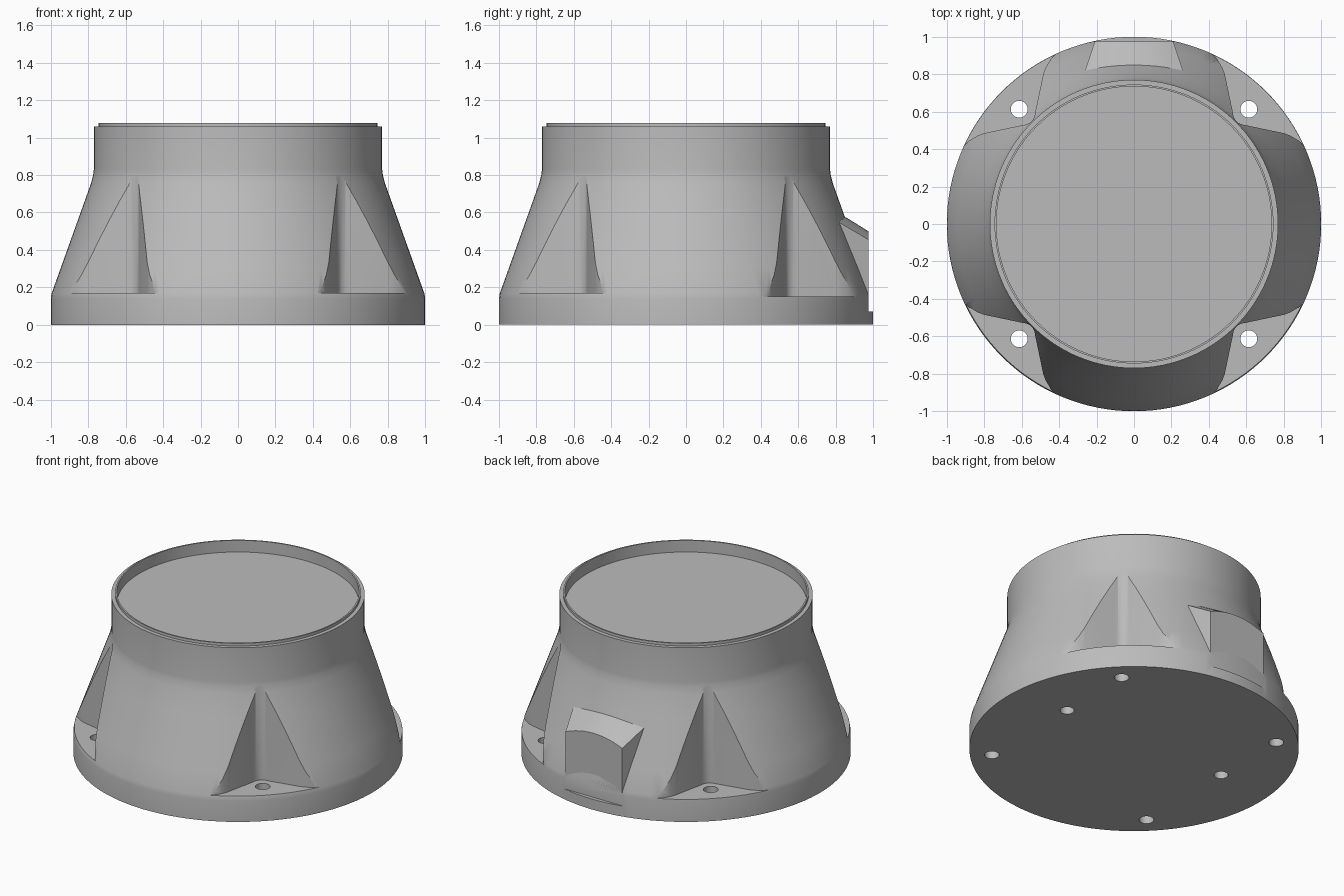
import bpy, bmesh, math

cube = bpy.data.objects.get("Cube")
if cube:
    bpy.data.objects.remove(cube, do_unlink=True)

grey = bpy.data.materials.new("plain grey")
grey.use_nodes = True
colour = (0.5, 0.5, 0.5, 1)
grey.diffuse_color = colour
grey.node_tree.nodes["Principled BSDF"].inputs["Base Color"].default_value = colour


def finish(name, bm):
    bmesh.ops.remove_doubles(bm, verts=bm.verts, dist=1e-5)
    bmesh.ops.recalc_face_normals(bm, faces=bm.faces)
    mesh = bpy.data.meshes.new(name)
    bm.to_mesh(mesh)
    bm.free()
    mesh.materials.append(grey)
    obj = bpy.data.objects.new(name, mesh)
    bpy.context.collection.objects.link(obj)
    return obj


def lathe(name, profile, segments):
    bm = bmesh.new()
    verts = [bm.verts.new((r, 0, z)) for r, z in profile]
    edges = [bm.edges.new(pair) for pair in zip(verts, verts[1:])]
    bmesh.ops.spin(bm, geom=verts + edges, cent=(0, 0, 0), axis=(0, 0, 1),
                   angle=math.tau, steps=segments, use_duplicate=False)
    return finish(name, bm)


def prism(name, outline, z0, z1):
    bm = bmesh.new()
    low = [bm.verts.new((x, y, z0)) for x, y in outline]
    high = [bm.verts.new((x, y, z1)) for x, y in outline]
    bm.faces.new(low)
    bm.faces.new(high)
    n = len(outline)
    for i in range(n):
        j = (i + 1) % n
        bm.faces.new((low[i], low[j], high[j], high[i]))
    return finish(name, bm)


def circle(cx, cy, r, n=24):
    return [(cx + r * math.cos(math.tau * i / n), cy + r * math.sin(math.tau * i / n))
            for i in range(n)]


# Flanged conical housing with a recessed top
cone = [(1.0 - 0.22 * t, 0.155 + 0.615 * t) for t in (0.02, 0.25, 0.5, 0.75, 0.98)]
body = lathe("housing", [(0, 0), (1, 0), (1, 0.14)] + cone +
             [(0.774, 0.80), (0.77, 0.83), (0.77, 1.06), (0.745, 1.06),
              (0.745, 1.078), (0.735, 1.078), (0.735, 1.0), (0, 1.0)], 128)

# Corner bolt pockets: half outline mirrored across the diagonal
half = [(0.36, 1.2), (0.36, 0.97), (0.40, 0.925), (0.445, 0.88), (0.472, 0.835),
        (0.485, 0.80), (0.528, 0.595), (0.532, 0.572), (0.542, 0.553)]
pocket = half + [(y, x) for x, y in reversed(half)] + [(1.2, 1.2)]
cutters = []
for sx in (-1, 1):
    for sy, floor in ((-1, 0.17), (1, 0.15)):
        cutters.append(prism("pocket_cutter", [(sx * x, sy * y) for x, y in pocket], floor, 0.95))
        cutters.append(prism("bolt_hole_cutter", circle(sx * 0.613, sy * 0.613, 0.045), -0.1, 0.4))
    # Blind locating holes underneath
    cutters.append(prism("locating_hole_cutter", circle(sx * 0.61, 0.095, 0.043), -0.1, 0.12))

# Flat on the rear of the flange
cutters.append(prism("rear_flat_cutter",
                     [(-0.4, 0.975), (0.4, 0.975), (0.4, 1.2), (-0.4, 1.2)], 0.07, 0.6))

for cutter in cutters:
    mod = body.modifiers.new("cut", 'BOOLEAN')
    mod.operation = 'DIFFERENCE'
    mod.solver = 'EXACT'
    mod.object = cutter
    cutter.hide_render = True

# Apply the cuts and discard the cutters
graph = bpy.context.evaluated_depsgraph_get()
cut_mesh = bpy.data.meshes.new_from_object(body.evaluated_get(graph))
body.modifiers.clear()
body.data = cut_mesh
for cutter in cutters:
    bpy.data.objects.remove(cutter, do_unlink=True)

# Rear connector block with an arched sloping roof and tapering sides
bm = bmesh.new()
sections = []
for y, width, crown, drop in ((0.975, 0.21, 0.50, 0.045), (0.78, 0.275, 0.62, 0.05)):
    steps = [i / 6 for i in range(-6, 7)]
    ring = [bm.verts.new((width * s, y, crown - drop * s * s)) for s in steps]
    ring += [bm.verts.new((width * s, y, 0.072)) for s in (1, -1)]
    bm.faces.new(ring)
    sections.append(ring)
front, back = sections
for i in range(len(front)):
    j = (i + 1) % len(front)
    bm.faces.new((front[i], front[j], back[j], back[i]))
block = finish("rear_connector_block", bm)

for obj in (body, block):
    bpy.ops.object.select_all(action='DESELECT')
    obj.select_set(True)
    bpy.context.view_layer.objects.active = obj
    bpy.ops.object.shade_smooth_by_angle(angle=math.radians(30))
